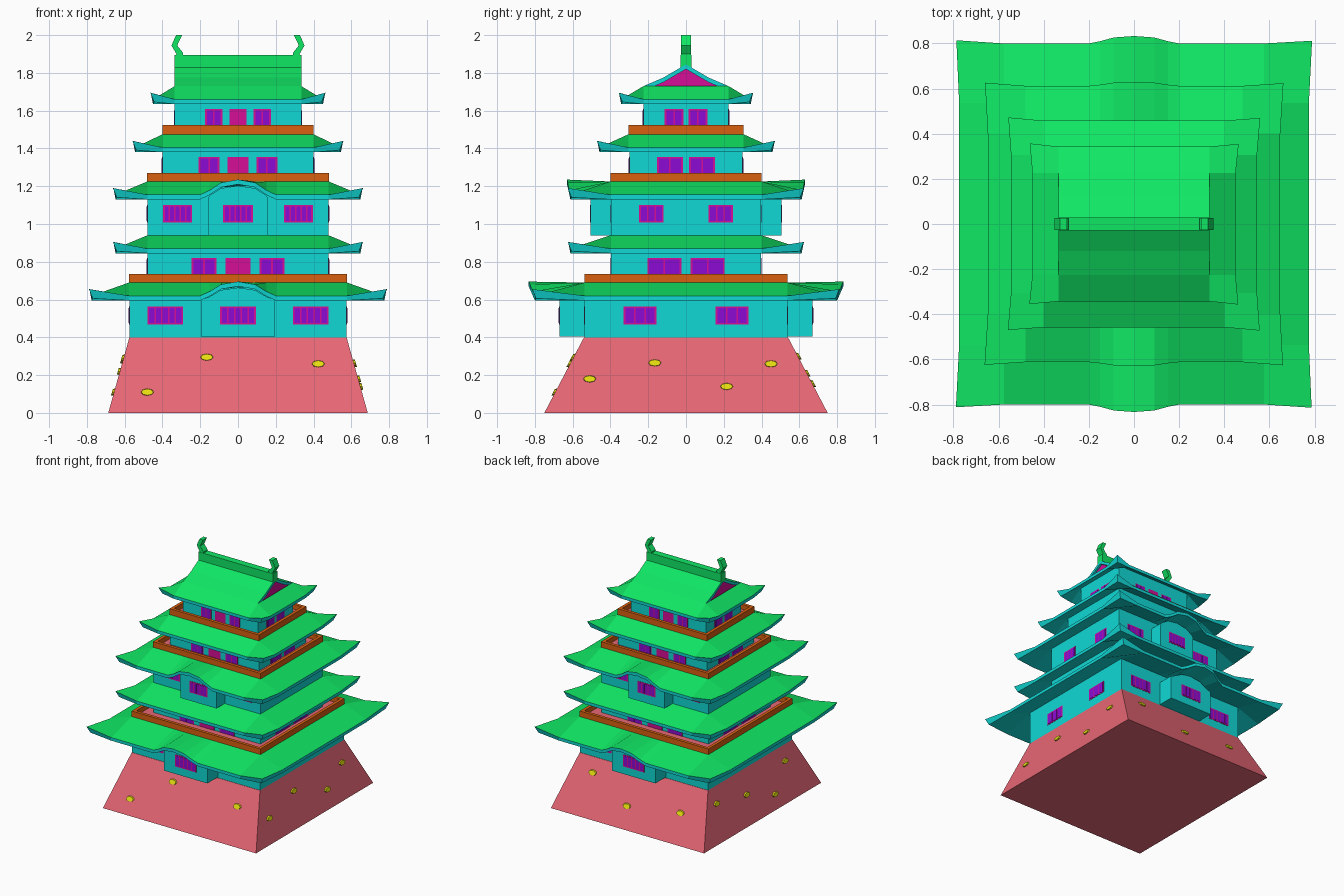
import bpy, bmesh
from mathutils import Vector

if "Cube" in bpy.data.objects:
    bpy.data.objects.remove(bpy.data.objects["Cube"])


def material(name, r, g, b):
    m = bpy.data.materials.new(name)
    m.diffuse_color = [((c / 255 + .055) / 1.055) ** 2.4 for c in (r, g, b)] + [1]
    m.use_nodes = True
    m.node_tree.nodes["Principled BSDF"].inputs["Base Color"].default_value = m.diffuse_color
    return m


PINK = material("stone_pink", 231, 103, 117)
CYAN = material("wall_cyan", 16, 217, 213)
GREEN = material("roof_green", 16, 231, 100)
ORANGE = material("rail_orange", 216, 96, 16)
MAGENTA = material("frame_magenta", 213, 14, 150)
PURPLE = material("pane_purple", 140, 11, 213)
YELLOW = material("stone_yellow", 229, 220, 16)


def finish(name, bm, *mats):
    me = bpy.data.meshes.new(name)
    bm.to_mesh(me)
    bm.free()
    for m in mats:
        me.materials.append(m)
    ob = bpy.data.objects.new(name, me)
    bpy.context.collection.objects.link(ob)
    return ob


def side(k, a, b, z):
    """Point on side k (front, right, back, left): a along it, b outward."""
    return Vector([(a, -b, z), (b, a, z), (-a, b, z), (-b, -a, z)][k])


def boxes(name, pairs, mat):
    """One object of boxes given by opposite corners."""
    bm = bmesh.new()
    for p, q in pairs:
        p, q = Vector(p), Vector(q)
        vs = bmesh.ops.create_cube(bm, size=1)["verts"]
        for v in vs:
            v.co = Vector([(p[i] + q[i]) / 2 + v.co[i] * abs(q[i] - p[i]) for i in range(3)])
    return finish(name, bm, mat)


def block(name, hx, hy, z0, z1, mat):
    return boxes(name, [((-hx, -hy, z0), (hx, hy, z1))], mat)


def prism(name, pts, place, d0, d1, mat):
    """Closed outline swept from depth d0 to d1."""
    bm = bmesh.new()
    f = bm.faces.new([bm.verts.new(place(u, w, d0)) for u, w in pts])
    ext = bmesh.ops.extrude_face_region(bm, geom=[f])["geom"]
    delta = place(0, 0, d1) - place(0, 0, d0)
    bmesh.ops.translate(bm, vec=delta, verts=[g for g in ext if isinstance(g, bmesh.types.BMVert)])
    bmesh.ops.recalc_face_normals(bm, faces=bm.faces)
    return finish(name, bm, mat)


def roof_sheet(name, bm, corner_x=9):
    """Green top sheet given a cyan underside and eave edge."""
    top = list(bm.faces)
    ext = bmesh.ops.extrude_face_region(bm, geom=top, use_keep_orig=True)["geom"]
    for v in [g for g in ext if isinstance(g, bmesh.types.BMVert)]:
        v.co.z -= .025
        if abs(v.co.x) > corner_x:      # deeper, tucked-in corner tips
            v.co.x -= .02 if v.co.x > 0 else -.02
            v.co.y -= .02 if v.co.y > 0 else -.02
            v.co.z -= .024
    keep = set(top)
    for f in bm.faces:
        f.material_index = 0 if f in keep else 1
    bmesh.ops.recalc_face_normals(bm, faces=bm.faces)
    finish(name, bm, GREEN, CYAN)


# Sloped skirt roof with raised corners and an optional arched eave front and back
def roof(name, ex, ey, ix, iy, ze, zi, arch=0, out=0):
    bm = bmesh.new()
    V = lambda k, a, b, z: bm.verts.new(side(k, a, b, z))
    for k in range(4):
        half, eave, inner = (ix, ey, iy) if k % 2 == 0 else (iy, ex, ix)
        corner = ex if k % 2 == 0 else ey
        cols = [(-half, 0), (half, 0)]
        if arch and k % 2 == 0:
            bump = [(.2, 0), (.15, .3), (.09, .8)]
            cols[1:1] = [(-x, h) for x, h in bump] + [(0, 1)] + [(x, h) for x, h in bump[::-1]]
        outer = [V(k, a, eave + out * h, ze + arch * h) for a, h in cols]
        top = [V(k, a, inner, zi) for a, h in cols]
        for i in range(len(cols) - 1):
            bm.faces.new((outer[i], outer[i + 1], top[i + 1], top[i]))
        # upturned corner
        c = V(k, corner + .012, eave + .014, ze + .035)
        n = V(k, corner, inner, ze)
        bm.faces.new((outer[-1], c, n, top[-1]))
    bmesh.ops.remove_doubles(bm, verts=bm.verts, dist=.0005)
    roof_sheet(name, bm, ex + .006)


# Projecting bays with arched tops, front and back
def bays(name, w, d0, d1, z0, ze, arch):
    bend = [(w, 0), (.15, .25), (.09, .75), (0, .93), (-.09, .75), (-.15, .25), (-w, 0)]
    pts = [(-w, z0), (w, z0)] + [(x, ze - .022 + arch * h) for x, h in bend]
    for k, end in ((0, "front"), (2, "back")):
        prism(f"{name}_{end}", pts, lambda u, z, d: side(k, u, d, z), d0, d1, CYAN)


# Low railing around a walkway
def balcony(name, hx, hy, z):
    t, z0, z1 = .025, z - .01, z + .045
    rails = []
    for s in (-1, 1):
        rails.append(((-hx, s * hy, z0), (hx, s * (hy - t), z1)))
        rails.append(((s * hx, -hy + t, z0), (s * (hx - t), hy - t, z1)))
    boxes(name + "_railing", rails, ORANGE)
    block(name + "_floor", hx - .01, hy - .01, z - .03, z + .006, PINK)


# Windows: (centre, width, wall distance, pane count); zero panes means a door
def windows(name, front, sides, z0, z1):
    frames, panes = [], []
    for k in range(4):
        for c, w, b, n in (front if k % 2 == 0 else sides):
            frames.append((side(k, c - w / 2, b - .01, z0), side(k, c + w / 2, b + .002, z1)))
            step = (w - .012) / n if n else 0
            for i in range(n):
                a = c - w / 2 + .006 + i * step
                panes.append((side(k, a + .004, b - .005, z0 + .008),
                              side(k, a + step - .004, b + .004, z1 - .008)))
    boxes(name + "_frames", frames, MAGENTA)
    boxes(name + "_panes", panes, PURPLE)


def pair(c, w, b, n):
    return [(-c, w, b, n), (c, w, b, n)]


# Tapered stone base
bm = bmesh.new()
for v in bmesh.ops.create_cube(bm, size=2)["verts"]:
    hx, hy, z = (.575, .54, .4) if v.co.z > 0 else (.687, .75, 0)
    v.co = (v.co.x * hx, v.co.y * hy, z)
finish("stone_base", bm, PINK)

# Yellow accent stones set in the base
stones = [[(-.48, .11), (-.165, .295), (.425, .26)],
          [(-.51, .18), (-.165, .265), (.215, .14), (.45, .26)],
          [(-.42, .30), (-.06, .155), (.40, .21)],
          [(-.48, .28), (-.12, .22), (.20, .11), (.40, .29)]]
bm = bmesh.new()
for k, spots in enumerate(stones):
    for a, z in spots:
        t = z / .4
        b = .75 - .21 * t if k % 2 == 0 else .687 - .112 * t
        lean = .525 if k % 2 == 0 else .28
        for v in bmesh.ops.create_cone(bm, cap_ends=True, segments=8, radius1=1,
                                       radius2=.85, depth=2)["verts"]:
            x, w, y = v.co
            v.co = side(k, a + .037 * x, b + .011 * y - lean * .02 * w, z + .02 * w)
bmesh.ops.recalc_face_normals(bm, faces=bm.faces)
finish("accent_stones", bm, YELLOW)

# Storey walls
for i, (hx, hy, z0, z1) in enumerate([(.575, .537, .4, .675), (.48, .397, .67, .925),
                                      (.48, .397, .92, 1.21), (.40, .30, 1.2, 1.46),
                                      (.335, .225, 1.45, 1.715)], 1):
    block(f"storey_{i}_walls", hx, hy, z0, z1, CYAN)

bays("lower_bay", .195, .5, .67, .405, .62, .07)
bays("upper_bay", .16, .36, .505, .94, 1.155, .075)

# Roofs
roof("roof_1", .775, .80, .577, .537, .62, .69, .075, .033)
roof("roof_2", .648, .612, .48, .40, .87, .94)
roof("roof_3", .648, .612, .48, .40, 1.155, 1.225, .08, .018)
roof("roof_4", .545, .458, .40, .305, 1.405, 1.475)
roof("roof_5", .45, .343, .335, .225, 1.66, 1.73)

balcony("balcony_1", .577, .537, .69)
balcony("balcony_2", .482, .40, 1.225)
balcony("balcony_3", .40, .305, 1.478)

# Windows and doors on every storey
windows("storey_1", pair(.385, .19, .537, 5) + [(0, .19, .67, 5)],
        pair(.243, .175, .575, 3), .467, .563)
windows("storey_2", pair(.18, .13, .397, 2) + [(0, .13, .397, 0)],
        pair(.115, .18, .48, 2), .69, .82)
windows("storey_3", pair(.32, .155, .397, 5) + [(0, .16, .505, 5)],
        pair(.183, .13, .48, 3), 1.008, 1.1)
windows("storey_4", pair(.153, .11, .30, 2) + [(0, .11, .30, 0)],
        pair(.085, .138, .40, 2), 1.225, 1.355)
windows("storey_5", pair(.128, .092, .225, 2) + [(0, .092, .225, 0)],
        pair(.063, .10, .335, 2), 1.48, 1.61)

# Top gable roof, a bent sheet along the ridge
bm = bmesh.new()
prof = [(-.225, 1.73), (-.12, 1.775), (0, 1.845), (.12, 1.775), (.225, 1.73)]
rows = [[bm.verts.new((x, y, z)) for x in (-.335, .335)] for y, z in prof]
for r, s in zip(rows, rows[1:]):
    bm.faces.new((r[0], r[1], s[1], s[0]))
roof_sheet("gable_roof", bm)

# Gable infill, ridge beam and curved ridge ornaments
prism("gable_infill", [(-.19, 1.715), (.19, 1.715), (.115, 1.762), (0, 1.83), (-.115, 1.762)],
      lambda u, w, d: Vector((d, u, w)), -.318, .318, MAGENTA)
block("ridge_beam", .335, .028, 1.82, 1.895, GREEN)
horn = [(.29, 1.88), (.333, 1.88), (.326, 1.9), (.352, 1.945), (.328, 2.0),
        (.296, 2.0), (.322, 1.945), (.29, 1.905)]
for s, end in ((-1, "left"), (1, "right")):
    prism(f"ridge_ornament_{end}", [(s * x, z) for x, z in horn],
          lambda u, w, d: Vector((u, d, w)), -.026, .026, GREEN)
